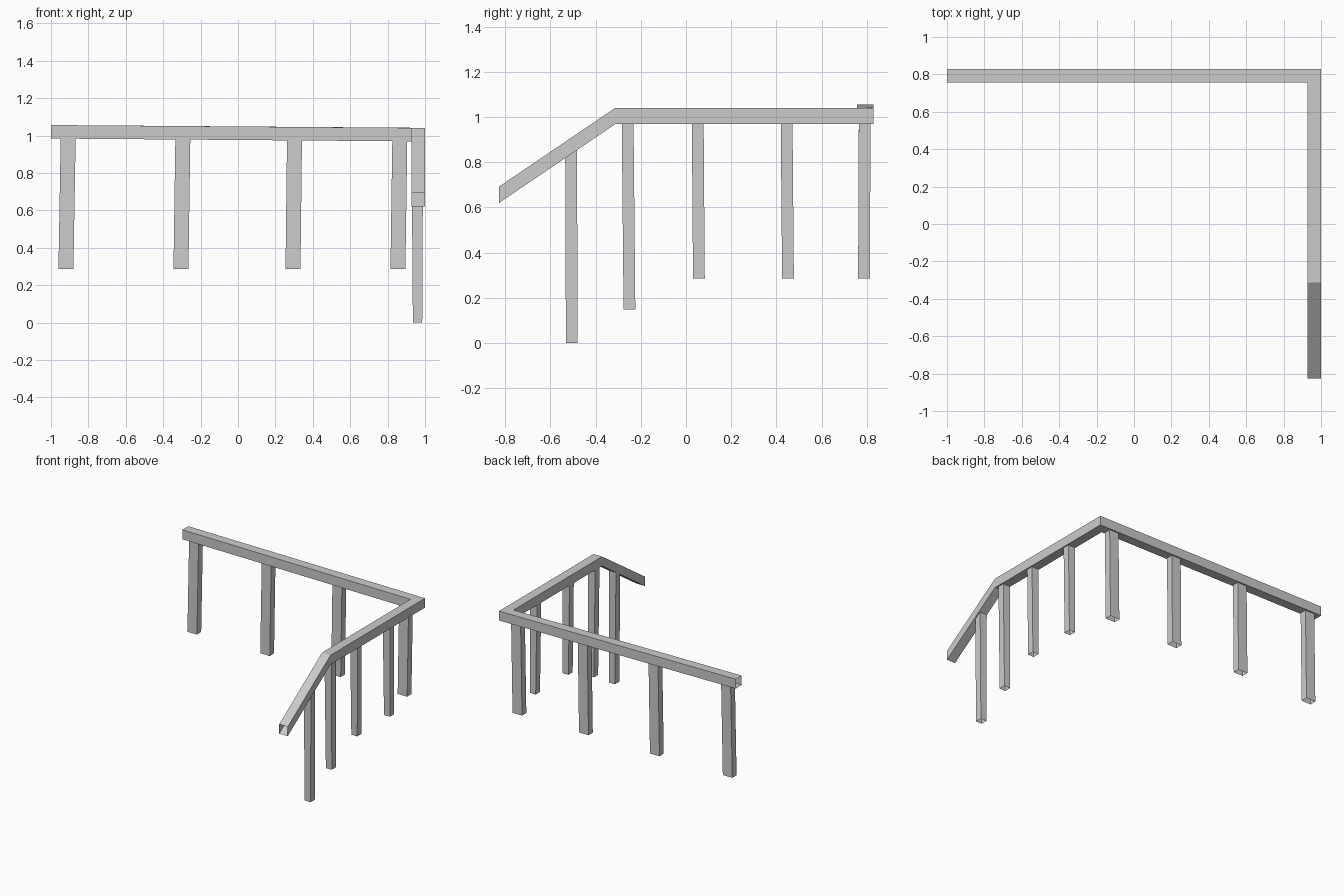
import bpy
import bmesh
from mathutils import Vector

cube = bpy.data.objects.get("Cube")
if cube:
    bpy.data.objects.remove(cube, do_unlink=True)

grey = bpy.data.materials.new("plain_grey")
grey.use_nodes = True
COLOUR = (0.6, 0.6, 0.6, 1)
grey.diffuse_color = COLOUR
grey.node_tree.nodes["Principled BSDF"].inputs["Base Color"].default_value = COLOUR

SIGNS = [(-1, -1), (1, -1), (1, 1), (-1, 1)]


def tube(name, rings):
    """Open-ended four-sided tube through a list of four-corner rings."""
    bm = bmesh.new()
    loops = [[bm.verts.new(p) for p in ring] for ring in rings]
    for a, b in zip(loops, loops[1:]):
        for i in range(4):
            j = (i + 1) % 4
            bm.faces.new((a[i], a[j], b[j], b[i]))
    bmesh.ops.recalc_face_normals(bm, faces=bm.faces)
    mesh = bpy.data.meshes.new(name)
    bm.to_mesh(mesh)
    bm.free()
    mesh.materials.append(grey)
    obj = bpy.data.objects.new(name, mesh)
    bpy.context.collection.objects.link(obj)


def section(centre, across):
    """Rail section, upright, spread sideways along the given direction."""
    return [Vector(centre) + Vector(across) * s * HALF + Vector((0, 0, t * HALF))
            for s, t in SIGNS]


def post(name, bottom, top, half_bottom, half_top, slope=0):
    """Leaning post; slope tilts its top to follow the rail."""
    rings = []
    for centre, half, tilt in ((bottom, half_bottom, 0), (top, half_top, slope)):
        rings.append([Vector(centre) + Vector((s * half[0], t * half[1], t * half[1] * tilt))
                      for s, t in SIGNS])
    tube(name, rings)


# Handrail: back run, mitred corner, level side run, sloping end
HALF = 0.036
tube("handrail", [
    section((-1, 0.792, 1.02), (0, -1, 0)),
    section((0.963, 0.792, 1.005), (-1, -1, 0)),
    section((0.963, -0.312, 1.005), (-1, 0, 0)),
    section((0.963, -0.827, 0.656), (-1, 0, 0)),
])

# Posts under the back run
for i, (x, lean, z) in enumerate([(-0.92, 0.012, 0.983), (-0.305, 0.01, 0.979),
                                  (0.294, 0.008, 0.975), (0.855, 0.01, 0.971)]):
    post(f"back_post_{i + 1}", (x, 0.787, 0.287), (x + lean, 0.79, z),
         (0.04, 0.026), (0.04, 0.026))

# Posts under the side run, the first one meeting the sloping rail
for i, (y, lean, foot, z, slope) in enumerate([(-0.505, -0.003, 0, 0.838, 0.68),
                                               (-0.25, -0.008, 0.15, 0.97, 0),
                                               (0.057, -0.005, 0.287, 0.97, 0),
                                               (0.451, -0.006, 0.287, 0.97, 0)]):
    post(f"side_post_{i + 1}", (0.96, y, foot), (0.959, y + lean, z),
         (0.025, 0.026), (0.03, 0.026), slope)
